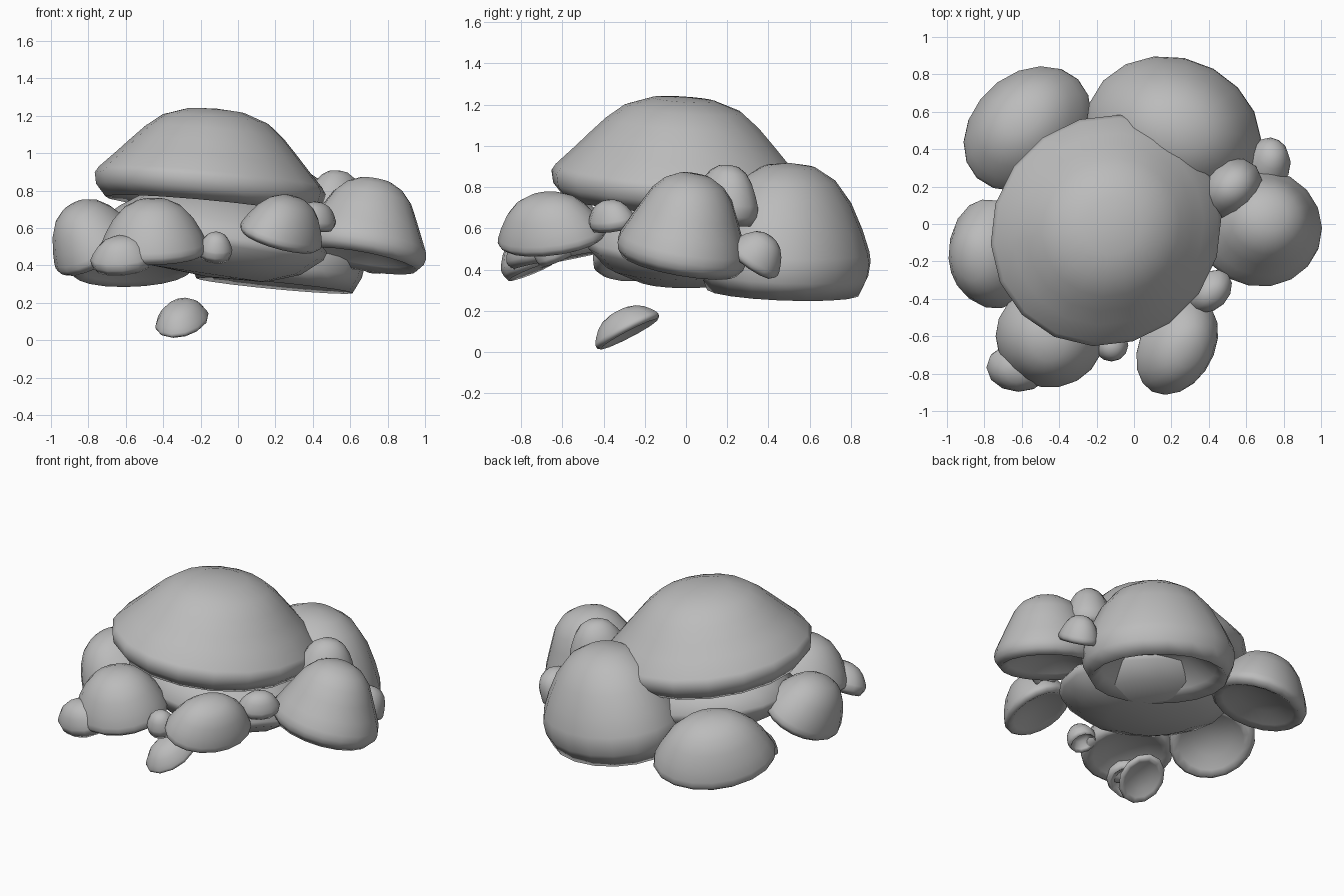
import bpy, bmesh, math
from mathutils import Matrix, Vector

if "Cube" in bpy.data.objects:
    bpy.data.objects.remove(bpy.data.objects["Cube"])

grey = bpy.data.materials.new("plain grey")
grey.use_nodes = True
GREY = (0.5, 0.5, 0.5, 1)
grey.diffuse_color = GREY
grey.node_tree.nodes["Principled BSDF"].inputs["Base Color"].default_value = GREY

# Radius and height pairs from the top of each dome down to its widest ring
ROUND = [(0, 1), (0.3, 0.96), (0.54, 0.83), (0.74, 0.6), (0.89, 0.32), (0.98, 0.1), (1, 0)]
BELL = [(0, 1), (0.26, 0.97), (0.46, 0.88), (0.62, 0.73), (0.75, 0.51), (0.88, 0.28), (0.98, 0.1), (1, 0)]
CROWN = [(0, 1), (0.25, 0.97), (0.46, 0.86), (0.6, 0.69), (0.72, 0.5), (0.83, 0.32), (0.97, 0.1), (1, 0.02)]
BOWL = [(0, 1), (0.6, 0.9), (0.85, 0.45), (1, 0.08), (0.98, -0.1), (0.8, -0.5), (0.5, -0.78), (0, -0.85)]


def cap(name, centre, lean, size, turn=0, profile=ROUND, lip=0.15, sides=18):
    """Revolve a profile, roll its lip into a hollow, and lean its axis toward (x, y)."""
    if lip:
        profile = profile + [(0.98, -0.45 * lip), (0.89, -lip), (0.75, -0.6 * lip), (0.45, 0.05), (0, 0.1)]
    axis = Vector((lean[0], lean[1], 1))
    place = (Matrix.Translation(centre)
             @ Vector((0, 0, 1)).rotation_difference(axis).to_matrix().to_4x4()
             @ Matrix.Rotation(math.radians(turn), 4, "Z")
             @ Matrix.Diagonal((*size, 1)))
    bm = bmesh.new()
    rings = []
    for r, h in profile:
        count = sides if r else 1
        rings.append([bm.verts.new((r * math.cos(math.tau * i / count),
                                    r * math.sin(math.tau * i / count), h))
                      for i in range(count)])
    for a, b in zip(rings, rings[1:]):
        for i in range(sides):
            j = (i + 1) % sides
            quad = [a[i % len(a)], b[i % len(b)], b[j % len(b)], a[j % len(a)]]
            bm.faces.new(list(dict.fromkeys(quad)))
    bm.transform(place)
    bmesh.ops.recalc_face_normals(bm, faces=bm.faces)
    for f in bm.faces:
        f.smooth = True
    mesh = bpy.data.meshes.new(name)
    bm.to_mesh(mesh)
    bm.free()
    mesh.materials.append(grey)
    obj = bpy.data.objects.new(name, mesh)
    bpy.context.collection.objects.link(obj)
    return obj


# Central crown over a rounded body
cap("main_cap", (-0.15, -0.035, 0.83), (0.09, 0.06), (0.64, 0.6, 0.41), 45, CROWN, lip=0.28)
cap("lower_body", (-0.13, 0.0, 0.54), (0.15, 0), (0.61, 0.49, 0.24), profile=BOWL, lip=0)

# Large caps around the body
cap("back_cap", (0.21, 0.48, 0.45), (0.1, 0.05), (0.48, 0.41, 0.47), -20, lip=0.34)
cap("back_right_cap", (-0.57, 0.51, 0.4), (-0.1, 0.25), (0.38, 0.3, 0.3), 45)
cap("right_cap", (-0.76, -0.16, 0.49), (-0.52, -0.25), (0.24, 0.3, 0.27))
cap("front_right_cap", (-0.45, -0.6, 0.49), (-0.03, -0.2), (0.29, 0.28, 0.27))
cap("front_left_cap", (0.23, -0.65, 0.56), (0.33, -0.2), (0.28, 0.21, 0.22), 62)
cap("left_cap", (0.67, -0.02, 0.49), (0.18, 0.18), (0.34, 0.32, 0.385), 0, BELL, lip=0.18)

# Small caps tucked between the large ones
cap("small_front_cap", (-0.62, -0.77, 0.44), (-0.1, -0.4), (0.17, 0.135, 0.12), lip=0.45, sides=12)
cap("small_middle_cap", (-0.12, -0.65, 0.49), (0.1, -0.4), (0.09, 0.09, 0.09), lip=0.6, sides=12)
cap("small_upper_cap", (0.52, 0.19, 0.71), (0.1, 0.1), (0.18, 0.15, 0.2), 42, lip=0.4, sides=12)
cap("small_back_cap", (0.72, 0.33, 0.45), (0.3, 0.7), (0.12, 0.14, 0.14), lip=0.2, sides=12)
cap("small_left_cap", (0.41, -0.36, 0.64), (0.2, -0.2), (0.13, 0.1, 0.1), 45, lip=0.4, sides=12)

# Loose cap underneath
cap("loose_cap", (-0.3, -0.285, 0.105), (-0.15, -0.5), (0.14, 0.18, 0.105), -20, lip=0.2, sides=12)
